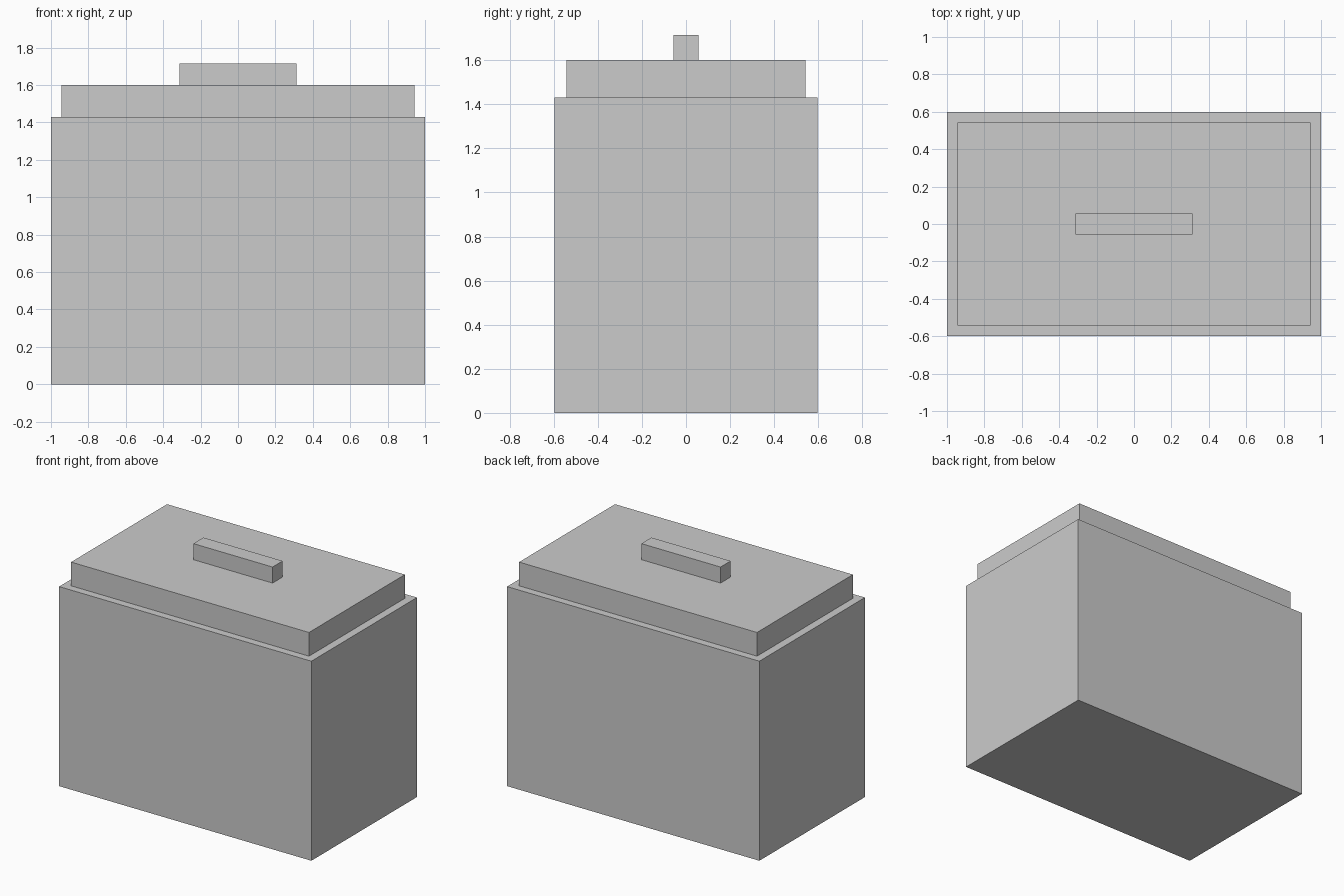
import bpy

cube = bpy.data.objects.get("Cube")
if cube:
    bpy.data.objects.remove(cube, do_unlink=True)


def box(name, width, depth, bottom, top):
    """Centred box standing between two heights."""
    bpy.ops.mesh.primitive_cube_add(size=1, location=(0, 0, (bottom + top) / 2))
    obj = bpy.context.object
    obj.name = obj.data.name = name
    obj.scale = (width, depth, top - bottom)
    bpy.ops.object.transform_apply(location=False, rotation=False, scale=True)
    return obj


body_top, lid_top, handle_top = 1.43, 1.6, 1.715

# Container body
box("body", 2.0, 1.195, 0, body_top)

# Inset lid
box("lid", 1.886, 1.086, body_top, lid_top)

# Bar handle on the lid
box("lid_handle", 0.628, 0.114, lid_top, handle_top)
